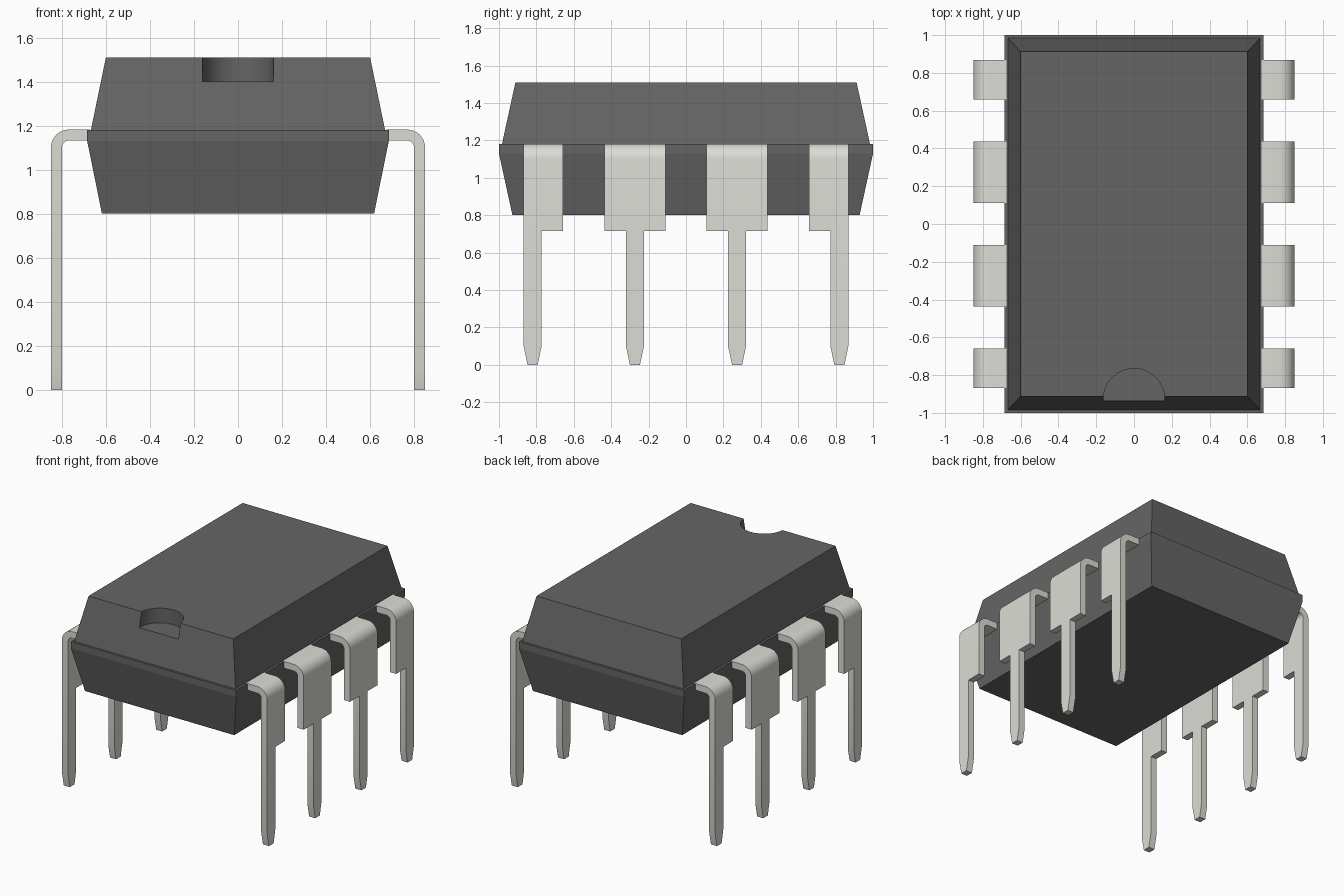
import bpy, bmesh
from math import sin, cos, pi, radians

if "Cube" in bpy.data.objects:
    bpy.data.objects.remove(bpy.data.objects["Cube"])


def material(name, color):
    mat = bpy.data.materials.new(name)
    mat.diffuse_color = color
    mat.use_nodes = True
    mat.node_tree.nodes["Principled BSDF"].inputs["Base Color"].default_value = mat.diffuse_color
    return mat


def make_object(name, bm, mat=None):
    bmesh.ops.recalc_face_normals(bm, faces=bm.faces[:])
    mesh = bpy.data.meshes.new(name)
    bm.to_mesh(mesh)
    bm.free()
    obj = bpy.data.objects.new(name, mesh)
    bpy.context.collection.objects.link(obj)
    if mat:
        mesh.materials.append(mat)
    return obj


def activate(obj):
    bpy.ops.object.select_all(action='DESELECT')
    obj.select_set(True)
    bpy.context.view_layer.objects.active = obj


def prism(bm, start, end):
    """Solid between two matching outlines."""
    a = [bm.verts.new(p) for p in start]
    b = [bm.verts.new(p) for p in end]
    bm.faces.new(a)
    bm.faces.new(b[::-1])
    for i in range(len(a)):
        j = (i + 1) % len(a)
        bm.faces.new((a[i], b[i], b[j], a[j]))


plastic = material("dark_plastic", (0.13, 0.13, 0.13, 1))
metal = material("tinned_metal", (0.72, 0.72, 0.67, 1))

# Package body: stacked rectangular sections (half x, half y, z)
sections = [(0.618, 0.928, 0.80), (0.685, 1.0, 1.13), (0.685, 1.0, 1.18),
            (0.668, 0.984, 1.18), (0.60, 0.912, 1.51)]
bm = bmesh.new()
rings = [[bm.verts.new((sx * x, sy * y, z))
          for sx, sy in ((-1, -1), (1, -1), (1, 1), (-1, 1))]
         for x, y, z in sections]
for lo, hi in zip(rings, rings[1:]):
    for i in range(4):
        j = (i + 1) % 4
        bm.faces.new((lo[i], lo[j], hi[j], hi[i]))
bm.faces.new(rings[0][::-1])
bm.faces.new(rings[-1])
body = make_object("package_body", bm, plastic)

# Orientation notch cut into the top front edge
bm = bmesh.new()
circle = [(0.162 * cos(2 * pi * i / 48), -0.927 + 0.162 * sin(2 * pi * i / 48))
          for i in range(48)]
prism(bm, [(x, y, 1.40) for x, y in circle], [(x, y, 1.70) for x, y in circle])
cutter = make_object("notch_cutter", bm, plastic)
cutter.hide_render = True
cut = body.modifiers.new("notch", 'BOOLEAN')
cut.operation = 'DIFFERENCE'
cut.solver = 'EXACT'
cut.object = cutter
activate(body)
bpy.ops.object.modifier_apply(modifier=cut.name)
bpy.data.objects.remove(cutter)
bpy.ops.object.shade_smooth_by_angle(angle=radians(9))

X_IN, X_OUT = 0.80, 0.85      # lead sheet
Z_TOP, Z_BEND = 1.182, 1.10   # shoulder top and end of bend
R_OUT, R_IN = 0.082, 0.032


def lead(name, y0, y1, pin_y):
    """Stamped lead: bent shoulder from y0 to y1, narrow pin at pin_y."""
    bm = bmesh.new()
    # bent shoulder
    cx = X_OUT - R_OUT
    angles = [i * pi / 16 for i in range(9)]
    bend = [(0.675, Z_TOP)]
    bend += [(cx + R_OUT * sin(a), Z_BEND + R_OUT * cos(a)) for a in angles]
    bend += [(cx + R_IN * sin(a), Z_BEND + R_IN * cos(a)) for a in angles[::-1]]
    bend += [(0.675, Z_BEND + R_IN)]
    prism(bm, [(x, y0, z) for x, z in bend], [(x, y1, z) for x, z in bend])
    # flat shoulder, pin and tapered tip
    w, tip = 0.048, 0.027
    flat = [(y0, Z_BEND), (y0, 0.715), (pin_y - w, 0.715), (pin_y - w, 0.10),
            (pin_y - tip, 0), (pin_y + tip, 0), (pin_y + w, 0.10)]
    if y1 > pin_y + w + 0.001:
        flat += [(pin_y + w, 0.715), (y1, 0.715)]
    flat += [(y1, Z_BEND)]
    prism(bm, [(X_IN, y, z) for y, z in flat], [(X_OUT, y, z) for y, z in flat])
    # open the internal joint and weld
    inner = [f for f in bm.faces if all(abs(v.co.z - Z_BEND) < 1e-4 for v in f.verts)]
    bmesh.ops.delete(bm, geom=inner, context='FACES')
    bmesh.ops.remove_doubles(bm, verts=bm.verts[:], dist=1e-4)
    obj = make_object(name, bm, metal)
    activate(obj)
    bpy.ops.object.shade_smooth_by_angle(angle=radians(13))
    # repeat on all four quadrants
    mirror = obj.modifiers.new("four_way", 'MIRROR')
    mirror.use_axis = (True, True, False)


lead("middle_leads", 0.11, 0.436, 0.273)
lead("corner_leads", 0.658, 0.868, 0.82)
